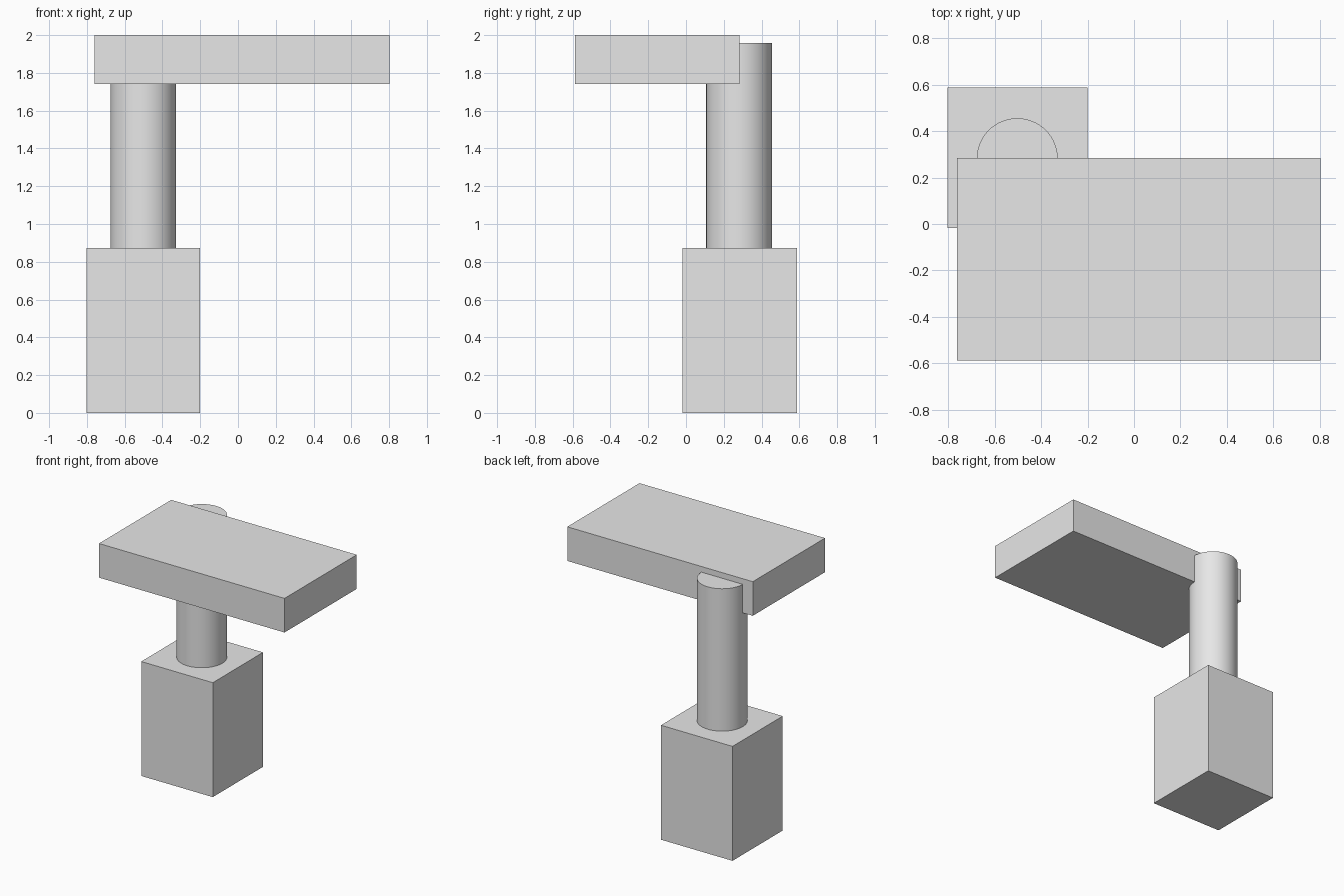
import bpy
from mathutils import Vector

cube = bpy.data.objects.get("Cube")
if cube:
    bpy.data.objects.remove(cube, do_unlink=True)

grey = bpy.data.materials.new("plain_grey")
grey.use_nodes = True
colour = (0.8, 0.8, 0.8, 1)
grey.diffuse_color = colour
grey.node_tree.nodes["Principled BSDF"].inputs["Base Color"].default_value = colour


def finish(name):
    obj = bpy.context.object
    obj.name = name
    obj.data.materials.append(grey)
    bpy.ops.object.transform_apply(location=False, rotation=False, scale=True)
    return obj


def box(name, low, high):
    low, high = Vector(low), Vector(high)
    bpy.ops.mesh.primitive_cube_add(size=1, location=(low + high) / 2)
    bpy.context.object.scale = high - low
    return finish(name)


# Square pedestal
box("base_block", (-0.803, -0.018, 0), (-0.2, 0.587, 0.872))

# Round post, half sunk into the rear edge of the slab
bottom, top = 0.872, 1.957
bpy.ops.mesh.primitive_cylinder_add(
    vertices=64, radius=0.174, depth=top - bottom,
    location=(-0.502, 0.281, (bottom + top) / 2))
finish("post")
bpy.ops.object.shade_smooth_by_angle()

# Flat top slab
box("top_slab", (-0.761, -0.587, 1.74), (0.803, 0.283, 2))
